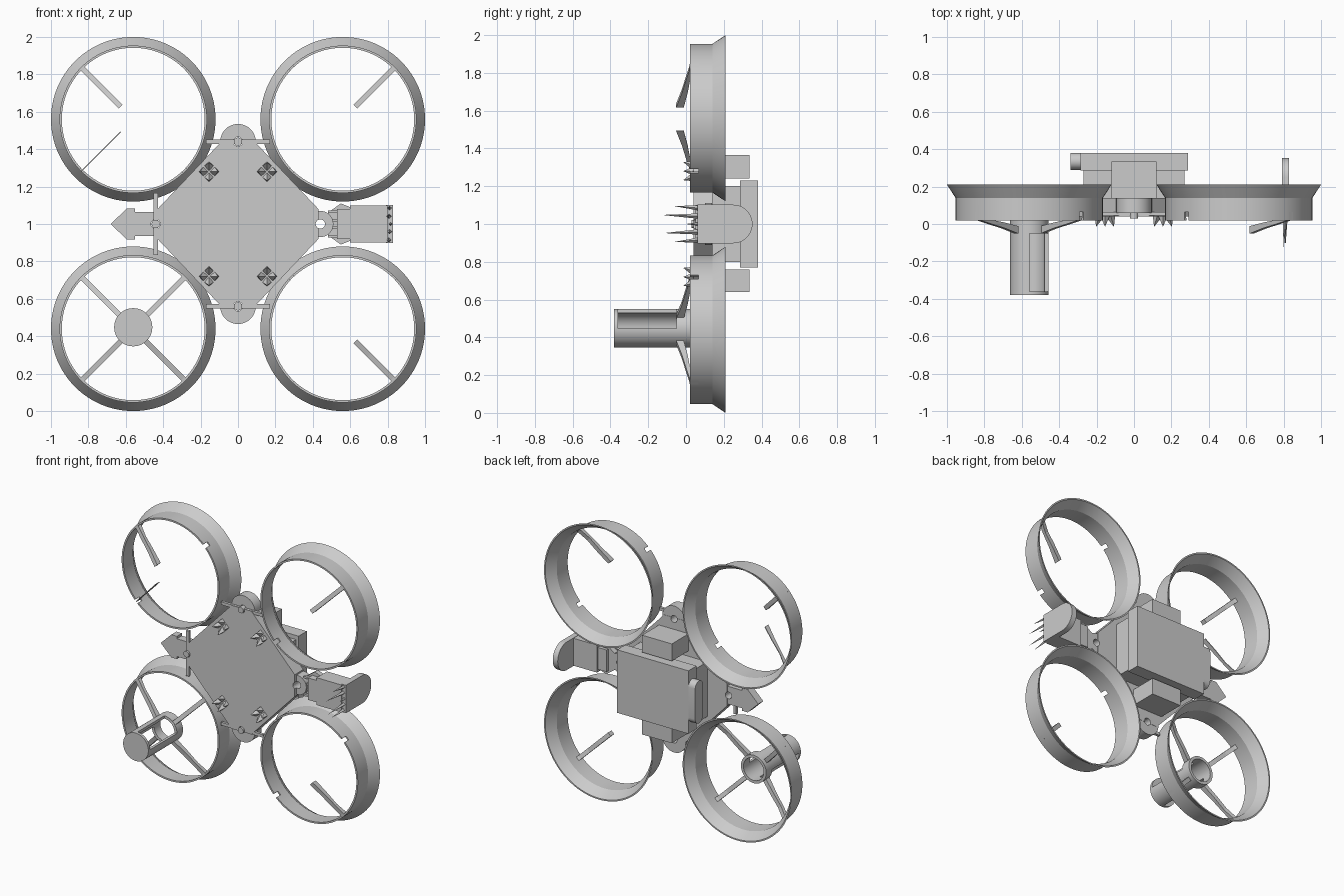
import bpy, bmesh, math
from mathutils import Vector, Matrix

if "Cube" in bpy.data.objects:
    bpy.data.objects.remove(bpy.data.objects["Cube"])

GREY = (0.6, 0.6, 0.6, 1)
mat = bpy.data.materials.new("plain grey")
mat.use_nodes = True
mat.diffuse_color = GREY
mat.node_tree.nodes["Principled BSDF"].inputs["Base Color"].default_value = GREY


def finish(name, bm, smooth=False):
    bmesh.ops.recalc_face_normals(bm, faces=bm.faces)
    me = bpy.data.meshes.new(name)
    bm.to_mesh(me)
    bm.free()
    me.materials.append(mat)
    ob = bpy.data.objects.new(name, me)
    bpy.context.collection.objects.link(ob)
    if smooth:
        smooth_object(ob)
    return ob


def smooth_object(ob):
    bpy.ops.object.select_all(action="DESELECT")
    ob.select_set(True)
    bpy.context.view_layer.objects.active = ob
    bpy.ops.object.shade_smooth_by_angle(angle=math.radians(25))


def prism(name, pts, lo, hi, axis="y", smooth=False):
    """Extrude an outline: (x, z) along y, or (y, z) along x."""
    place = (lambda p, d: (p[0], d, p[1])) if axis == "y" else (lambda p, d: (d, p[0], p[1]))
    bm = bmesh.new()
    a, b = [[bm.verts.new(place(p, d)) for p in pts] for d in (lo, hi)]
    bm.faces.new(a)
    bm.faces.new(b)
    for i in range(len(pts)):
        j = (i + 1) % len(pts)
        bm.faces.new((a[i], a[j], b[j], b[i]))
    return finish(name, bm, smooth)


def box(name, x0, x1, y0, y1, z0, z1):
    return prism(name, [(x0, z0), (x1, z0), (x1, z1), (x0, z1)], y0, y1)


def arc(cx, cz, r, start=0, end=360, n=32):
    steps = n if end - start >= 360 else n + 1
    angles = [math.radians(start + (end - start) * i / n) for i in range(steps)]
    return [(cx + r * math.cos(a), cz + r * math.sin(a)) for a in angles]


def lathe(name, profile, cx, cz, n=96):
    """Spin a closed (radius, y) profile about the y direction."""
    bm = bmesh.new()
    loops = [[bm.verts.new((x, y, z)) for x, z in arc(cx, cz, r, n=n)] for r, y in profile]
    for k, a in enumerate(loops):
        b = loops[(k + 1) % len(loops)]
        for i in range(n):
            j = (i + 1) % n
            bm.faces.new((a[i], a[j], b[j], b[i]))
    return finish(name, bm, True)


def cut(ob, cutters):
    """Subtract the cutters, bake the result and delete them."""
    for c in cutters:
        c.hide_render = True
        mod = ob.modifiers.new("cut", "BOOLEAN")
        mod.operation, mod.solver, mod.object = "DIFFERENCE", "EXACT", c
    bpy.context.view_layer.update()
    baked = bpy.data.meshes.new_from_object(ob.evaluated_get(bpy.context.evaluated_depsgraph_get()))
    ob.modifiers.clear()
    ob.data = baked
    for c in cutters:
        bpy.data.objects.remove(c)


def strut(name, cx, cz, degrees, width=0.03):
    """Curved arm from a duct wall inward and forward."""
    bm = bmesh.new()
    d = Vector((math.cos(math.radians(degrees)), 0, math.sin(math.radians(degrees))))
    side = Vector((-d.z, 0, d.x)) * width / 2
    # radius, front edge, back edge
    stations = [(0.394, 0.02, 0.065), (0.375, 0.018, 0.05), (0.3, 0.0, 0.022),
                (0.2, -0.022, 0.008), (0.095, -0.052, -0.012)]
    rows = []
    for r, front, back in stations:
        c = Vector((cx, 0, cz)) + d * r
        rows.append([bm.verts.new(c + s + Vector((0, y, 0)))
                     for s, y in ((side, front), (-side, front), (-side, back), (side, back))])
    for a, b in zip(rows, rows[1:]):
        for i in range(4):
            j = (i + 1) % 4
            bm.faces.new((a[i], a[j], b[j], b[i]))
    bm.faces.new(rows[0])
    bm.faces.new(rows[-1])
    return finish(name, bm)


def spike(name, base, tip, r, sides=4):
    """Pointed cone between two points."""
    base, tip = Vector(base), Vector(tip)
    bm = bmesh.new()
    rot = (tip - base).to_track_quat("Z", "Y").to_matrix().to_4x4()
    bmesh.ops.create_cone(bm, cap_ends=True, segments=sides, radius1=r, radius2=0,
                          depth=(tip - base).length,
                          matrix=Matrix.Translation((base + tip) / 2) @ rot)
    return finish(name, bm)


# Four flared ducts with small wall slots on the diagonals
C = 0.56
DUCT = [(0.394, 0.02), (0.394, 0.14), (0.44, 0.21), (0.43, 0.21), (0.386, 0.14), (0.382, 0.02)]
for sx, sz, label in ((-1, 1, "upper_right"), (1, 1, "upper_left"),
                      (-1, -1, "lower_right"), (1, -1, "lower_left")):
    cx, cz = sx * C, 1 + sz * C
    duct = lathe(label + "_duct", DUCT, cx, cz)
    slots = []
    for deg in (45, 135, 225, 315):
        x, z = arc(cx, cz, 0.39, deg, deg + 1, 1)[0]
        slot = prism("slot", [(-0.04, -0.015), (0.04, -0.015), (0.04, 0.015), (-0.04, 0.015)], 0.015, 0.065)
        slot.data.transform(Matrix.Translation((x, 0, z)) @ Matrix.Rotation(-math.radians(deg), 4, "Y"))
        slots.append(slot)
    cut(duct, slots)
    smooth_object(duct)
    # Outward strut on each duct, all four on the motor duct
    outward = math.degrees(math.atan2(sz, sx))
    turns = (0, 90, 180, 270) if (sx, sz) == (-1, -1) else (0,)
    for t in turns:
        strut(label + "_strut", cx, cz, outward + t)
strut("thin_blade", -C, 1 + C, 225, 0.006)

# Motor can: closed front, open back, two opposite side windows
MX, MZ = -0.56, 0.448
can = prism("motor_can", arc(MX, MZ, 0.102, n=48), -0.38, 0.02)
bore = prism("bore", arc(MX, MZ, 0.082, n=48), -0.36, 0.1)
windows = [box("window", MX + min(0, s * 0.2), MX + max(0, s * 0.2), -0.36, -0.05,
               MZ + min(0, s * 0.2), MZ + max(0, s * 0.2)) for s in (-1, 1)]
cut(can, [bore] + windows)
smooth_object(can)

# Diamond centre plate with rounded ears and bolt holes
A, B = 0.43, 0.08
diamond = [(A, 1 - B), (A, 1 + B), (B, 1 + A + 0.02), (-B, 1 + A + 0.02),
           (-A, 1 + B), (-A, 1 - B), (-B, 1 - A - 0.02), (B, 1 - A - 0.02)]
plate = prism("centre_plate", diamond, 0.04, 0.14)
ears = [prism("upper_ear", arc(0, 1.44, 0.095), 0.06, 0.138, smooth=True),
        prism("lower_ear", arc(0, 0.56, 0.095), 0.06, 0.138, smooth=True)]
nose = prism("side_arrow", [(-0.4, 0.935), (-0.55, 0.935), (-0.55, 0.917), (-0.595, 0.917), (-0.68, 1),
                            (-0.595, 1.083), (-0.55, 1.083), (-0.55, 1.065), (-0.4, 1.065)], 0.08, 0.138)
lug = prism("side_lug", arc(0.44, 1, 0.07), 0.06, 0.138, smooth=True)
for part, spots in ((plate, ((0, 1.44), (0, 0.56), (-0.44, 1), (0.44, 1))),
                    (ears[0], ((0, 1.44),)), (ears[1], ((0, 0.56),)),
                    (nose, ((-0.44, 1),)), (lug, ((0.44, 1),))):
    cut(part, [prism("hole", arc(x, z, 0.025, n=20), -0.1, 0.3) for x, z in spots])

# Tie bars with centre bosses between neighbouring ducts
for z in (1.44, 0.56):
    box("tie_bar", -0.17, 0.17, 0.045, 0.065, z - 0.011, z + 0.011)
    prism("tie_boss", arc(0, z, 0.022, n=20), 0.03, 0.08, smooth=True)
box("side_tie_bar", -0.451, -0.429, 0.045, 0.065, 0.835, 1.165)
prism("side_tie_boss", arc(-0.44, 1, 0.022, n=20), 0.03, 0.08, smooth=True)

# Jagged studs on the plate front
for sx in (-1, 1):
    for z in (1.28, 0.72):
        x = sx * 0.155
        for dx, dz in ((-0.03, 0), (0.03, 0), (0, 0.03), (0, -0.03)):
            spike("stud", (x + dx, 0.045, z + dz), (x + dx * 1.6, -0.015, z + dz * 1.6), 0.026)

# Stacked body on the back
box("body_base", -0.27, 0.27, 0.14, 0.29, 0.8, 1.2)
box("body_pack", -0.285, 0.29, 0.285, 0.38, 0.77, 1.23)
box("upper_block", -0.12, 0.12, 0.14, 0.335, 1.24, 1.365)
box("lower_block", -0.12, 0.12, 0.14, 0.335, 0.64, 0.76)
tab = arc(0.335, 1.11, 0.045, 0, 180, 12) + arc(0.335, 0.89, 0.045, 180, 360, 12)
prism("body_tab", tab, -0.34, -0.28, "x", True)

# Side arm with knuckles, rounded end plate and claws
prism("arm_pad", [(0.48, 0.94), (0.55, 0.89), (0.6, 0.91), (0.6, 1.09), (0.55, 1.11), (0.48, 1.06)], 0.1, 0.138)
box("arm_box", 0.53, 0.6, 0.05, 0.16, 0.92, 1.08)
box("arm_block", 0.6, 0.8, 0.05, 0.17, 0.9, 1.1)
for z in (0.935, 0.98, 1.02, 1.065):
    box("knuckle", 0.48, 0.54, 0.07, 0.09, z - 0.007, z + 0.007)
palm = arc(0.25, 1, 0.102, -90, 90, 20) + [(0.06, 1.102), (0.06, 0.898)]
prism("arm_end_plate", palm, 0.79, 0.83, "x", True)
for i, z in enumerate((0.92, 0.96, 1.0, 1.04, 1.08)):
    reach = (-0.07, -0.12, 0.0, -0.13, -0.07)[i]
    spike("claw", (0.81, 0.12, z), (0.8 + 0.01 * (i % 3), reach, 1 + (z - 1) * 1.2), 0.018)
